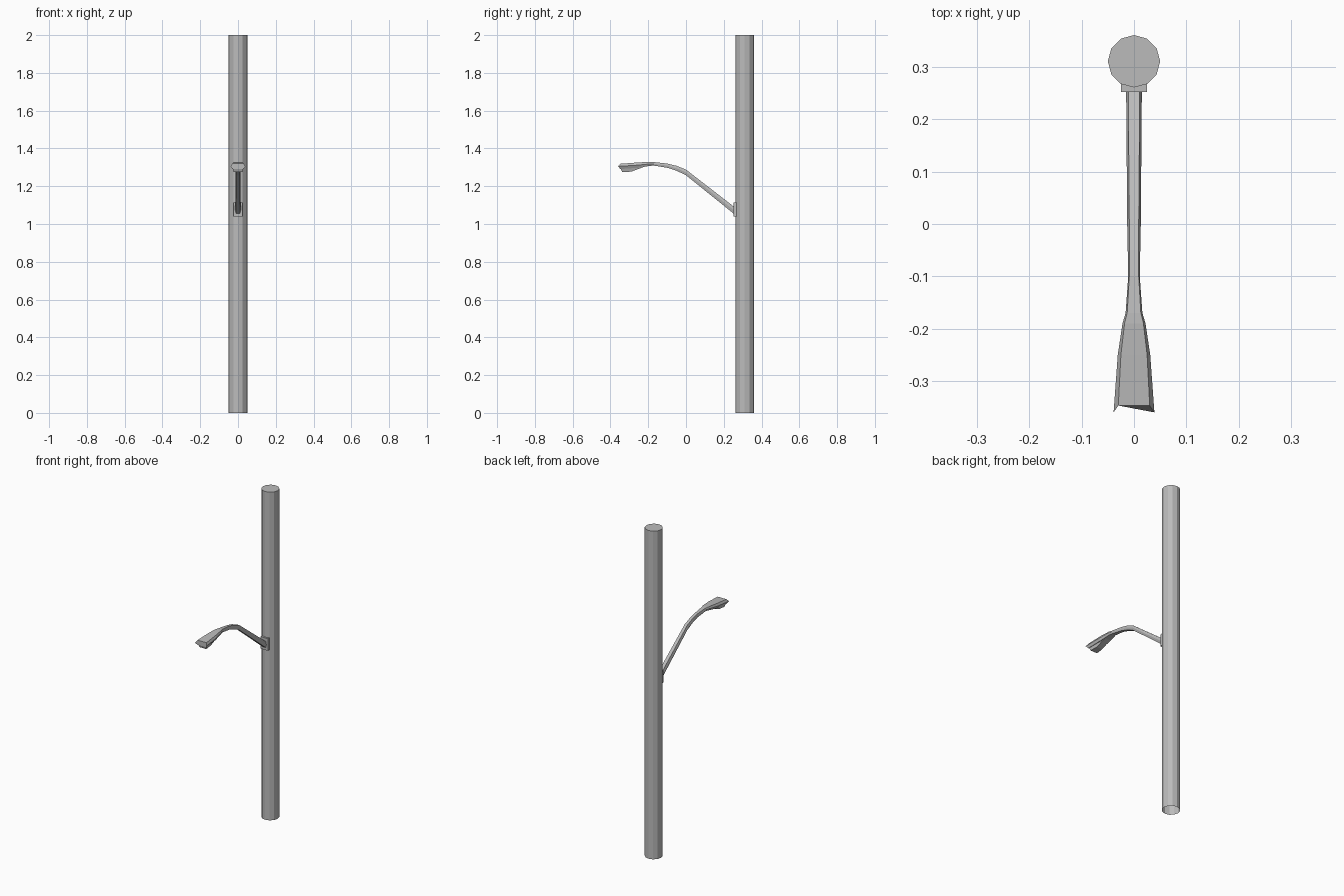
import bpy
import bmesh
from math import cos, sin, pi

cube = bpy.data.objects.get("Cube")
if cube:
    bpy.data.objects.remove(cube, do_unlink=True)

grey = bpy.data.materials.new("painted grey")
grey.use_nodes = True
grey.diffuse_color = (0.5, 0.5, 0.5, 1)
grey.node_tree.nodes["Principled BSDF"].inputs["Base Color"].default_value = (0.5, 0.5, 0.5, 1)


def loft(name, rings, cap_start=True, cap_end=True):
    """Skin a list of equal-length rings of points."""
    bm = bmesh.new()
    loops = [[bm.verts.new(p) for p in ring] for ring in rings]
    n = len(loops[0])
    for a, b in zip(loops, loops[1:]):
        for i in range(n):
            j = (i + 1) % n
            bm.faces.new((a[i], a[j], b[j], b[i]))
    if cap_start:
        bm.faces.new(loops[0][::-1])
    if cap_end:
        bm.faces.new(loops[-1])
    bmesh.ops.recalc_face_normals(bm, faces=bm.faces)
    mesh = bpy.data.meshes.new(name)
    bm.to_mesh(mesh)
    bm.free()
    mesh.materials.append(grey)
    obj = bpy.data.objects.new(name, mesh)
    bpy.context.collection.objects.link(obj)
    return obj


def section(y, top, bottom, wide, flat, lean=0.0):
    """Six-sided section: flat top and bottom, widest at mid height."""
    mid = (top + bottom) / 2
    return [(flat, y + lean, top), (wide, y, mid), (flat, y + lean, bottom),
            (-flat, y + lean, bottom), (-wide, y, mid), (-flat, y + lean, top)]


# Twelve-sided pole, open underneath
def pole_ring(z):
    return [(0.05 * cos(i * pi / 6), 0.311 + 0.05 * sin(i * pi / 6), z) for i in range(12)]


pole = loft("pole", [pole_ring(0), pole_ring(2)], cap_start=False)

# Mounting plate on the pole
loft("mounting_plate", [[(x, y, z) for x, z in ((-.025, 1.04), (.025, 1.04), (.025, 1.113), (-.025, 1.113))]
                        for y in (0.252, 0.275)])

# Curved arm flaring into the lamp head: y, top, bottom, half width, half flat
stations = [
    (0.256, 1.090, 1.052, .015, .011),
    (0.00, 1.288, 1.258, .013, .009),
    (-0.05, 1.308, 1.282, .012, .009),
    (-0.10, 1.320, 1.298, .011, .009),
    (-0.17, 1.328, 1.309, .016, .013),
    (-0.19, 1.329, 1.308, .022, .018),
    (-0.25, 1.326, 1.298, .031, .025),
]
rings = [section(*s) for s in stations]
rings.append(section(-0.36, 1.319, 1.291, .039, .030, lean=0.013))
loft("arm_and_head", rings)


# Shallow lens housing under the head
def lens_ring(front, back, w_front, w_back, z_front, z_back):
    return [(-w_front, front, z_front), (w_front, front, z_front),
            (w_back, back, z_back), (-w_back, back, z_back)]


loft("lens_housing", [lens_ring(-0.346, -0.20, .029, .018, 1.295, 1.311),
                      lens_ring(-0.338, -0.29, .023, .019, 1.275, 1.277)])

# Flat low-poly shading, with gentle bends smoothed along the pole only
for p in pole.data.polygons:
    p.use_smooth = False
